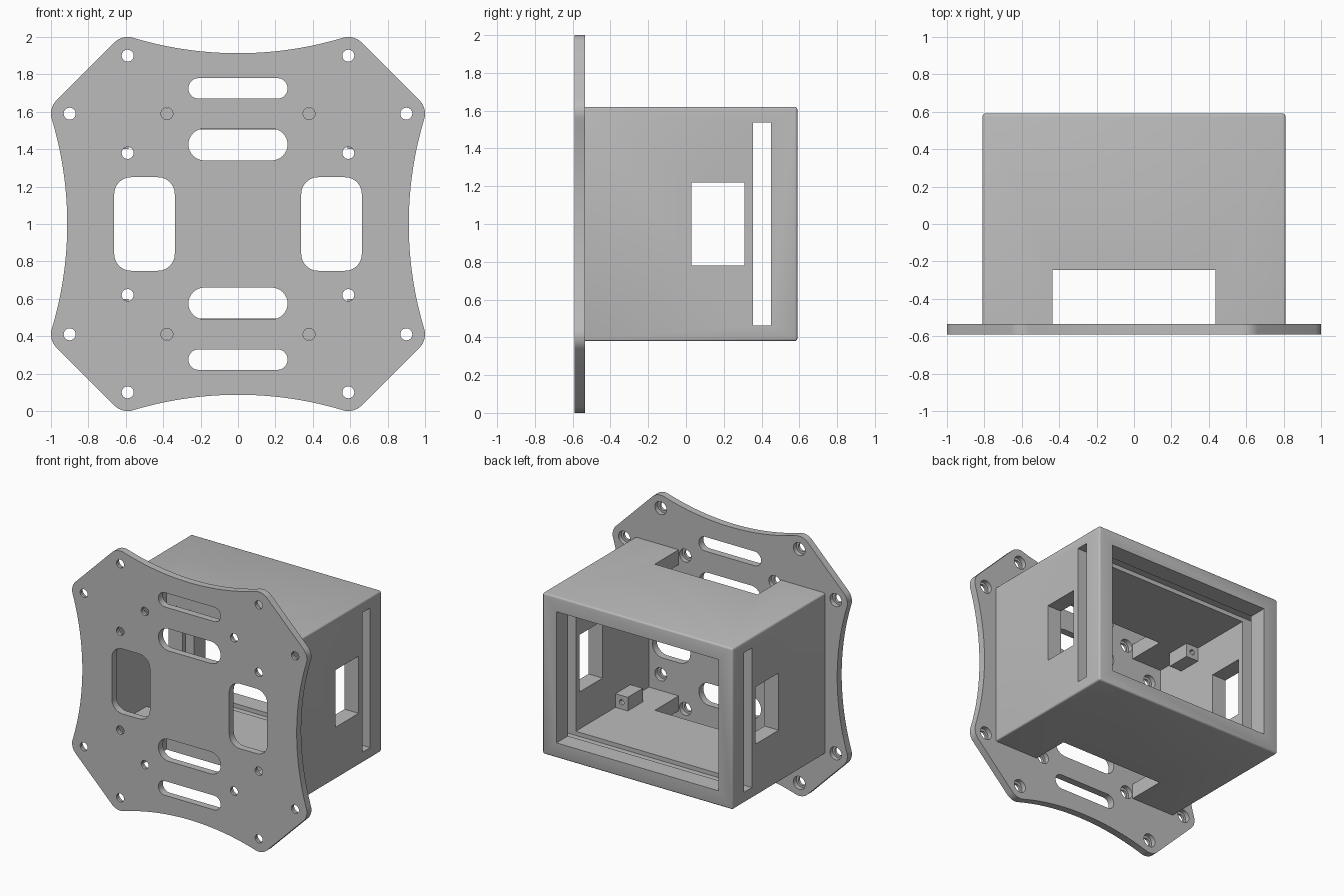
import bpy, bmesh
from math import sin, cos, pi, radians, atan2, degrees
from mathutils import Matrix, Vector

if "Cube" in bpy.data.objects:
    bpy.data.objects.remove(bpy.data.objects["Cube"])

grey = bpy.data.materials.new("plain grey")
grey.use_nodes = True
grey.diffuse_color = (0.5, 0.5, 0.5, 1)
grey.node_tree.nodes["Principled BSDF"].inputs["Base Color"].default_value = (0.5, 0.5, 0.5, 1)

FRONT, BACK = -0.59, 0.59      # overall depth
PLATE_BACK = -0.535
MID = 1.0                      # height of the centre


def finish(name, bm):
    bmesh.ops.recalc_face_normals(bm, faces=bm.faces)
    mesh = bpy.data.meshes.new(name)
    bm.to_mesh(mesh)
    bm.free()
    mesh.materials.append(grey)
    ob = bpy.data.objects.new(name, mesh)
    bpy.context.collection.objects.link(ob)
    return ob


def prism(name, outline, y0, y1):
    """Extrude an x-z outline from y0 to y1."""
    bm = bmesh.new()
    face = bm.faces.new([bm.verts.new((x, y0, z)) for x, z in outline])
    new = bmesh.ops.extrude_face_region(bm, geom=[face])["geom"]
    bmesh.ops.translate(bm, vec=(0, y1 - y0, 0),
                        verts=[g for g in new if isinstance(g, bmesh.types.BMVert)])
    return finish(name, bm)


def box(name, lo, hi, bevel=0.0):
    bm = bmesh.new()
    lo, hi = Vector(lo), Vector(hi)
    bmesh.ops.create_cube(bm, size=1, matrix=Matrix.Translation((lo + hi) / 2)
                          @ Matrix.Diagonal((*(hi - lo), 1)))
    if bevel:   # round every edge except those against the plate
        edges = [e for e in bm.edges if any(v.co.y > lo.y + 0.01 for v in e.verts)]
        bmesh.ops.bevel(bm, geom=edges, offset=bevel, segments=3, profile=0.5, affect='EDGES')
    return finish(name, bm)


def arc(cx, cz, r, a0, a1, n):
    angles = [radians(a0 + (a1 - a0) * i / n) for i in range(n + 1)]
    return [(cx + r * cos(a), cz + r * sin(a)) for a in angles]


def rounded(cx, cz, hw, hh, r):
    """Rounded rectangle outline; full-radius ends make a slot."""
    pts = []
    for k, (sx, sz) in enumerate([(1, 1), (-1, 1), (-1, -1), (1, -1)]):
        pts += arc(cx + sx * (hw - r), cz + sz * (hh - r), r, 90 * k, 90 * k + 90, 8)
    return [p for i, p in enumerate(pts)
            if (Vector(p) - Vector(pts[i - 1])).length > 1e-5]


def cut(ob, cutter):
    mod = ob.modifiers.new("cut", 'BOOLEAN')
    mod.object, mod.solver, mod.operation = cutter, 'EXACT', 'DIFFERENCE'
    bpy.context.view_layer.objects.active = ob
    bpy.ops.object.modifier_apply(modifier=mod.name)
    bpy.data.objects.remove(cutter)


def smooth(ob):
    bpy.ops.object.select_all(action='DESELECT')
    ob.select_set(True)
    bpy.context.view_layer.objects.active = ob
    bpy.ops.object.shade_smooth_by_angle(angle=radians(30))


# Mounting plate: four rounded corner pairs joined by concave sides
near, far, rc, waist = 0.59, 0.9, 0.1, 0.913
R = (near ** 2 + (waist - far) ** 2 - rc ** 2) / (2 * (rc - waist + far))
tilt = degrees(atan2(near, waist + R - far))
quarter = (arc(far, near, rc, -tilt, 45, 8) + arc(near, far, rc, 45, 90 + tilt, 8)
           + arc(0, waist + R, R, -90 + tilt, -90 - tilt, 28)[1:-1])
outline = []
for k in range(4):
    c, s = round(cos(k * pi / 2)), round(sin(k * pi / 2))
    outline += [(c * x - s * z, MID + s * x + c * z) for x, z in quarter]
plate = prism("mounting_plate", outline, FRONT, PLATE_BACK)

# Plate openings: cable slots and side windows
for s in (1, -1):
    cut(plate, prism("cutter", rounded(0, MID + s * 0.725, 0.265, 0.055, 0.0549), -1, 0))
    cut(plate, prism("cutter", rounded(0, MID + s * 0.425, 0.265, 0.085, 0.0849), -1, 0))
    cut(plate, prism("cutter", rounded(s * 0.5, MID, 0.162, 0.25, 0.09), -1, 0))

# Screw holes, counterbored from the rear, four around each corner
for sx in (1, -1):
    for sz in (1, -1):
        for x, z in ((0.59, 0.9), (0.9, 0.59), (0.59, 0.38), (0.38, 0.59)):
            hx, hz = sx * x, MID + sz * z
            cut(plate, prism("cutter", arc(hx, hz, 0.032, 0, 345, 23), -1, 0))
            cut(plate, prism("cutter", arc(hx, hz, 0.05, 0, 345, 23), -0.57, 0))
smooth(plate)

# Housing: open at the back
W, H, IW, IH = 0.81, 0.62, 0.69, 0.505
shell = box("housing", (-W, PLATE_BACK - 0.004, MID - H), (W, BACK, MID + H), 0.014)
cut(shell, box("cutter", (-IW, -1, MID - IH), (IW, 1, MID + IH)))
# Panel groove passing through both sides
cut(shell, box("cutter", (-1, 0.355, MID - 0.537), (1, 0.45, MID + 0.537)))
# Side windows
cut(shell, box("cutter", (-1, 0.03, MID - 0.22), (1, 0.31, MID + 0.22)))
# Notches above and below, next to the plate
cut(shell, box("cutter", (-0.437, -1, 0), (0.437, -0.245, 2)))
smooth(shell)

# Drilled screw blocks in the four inner corners
for sx, side in ((1, "left"), (-1, "right")):
    for sz, level in ((1, "upper"), (-1, "lower")):
        xs = sorted((sx * 0.585, sx * (IW + 0.005)))
        zs = sorted((MID + sz * 0.4, MID + sz * (IH + 0.005)))
        block = box(f"{level}_{side}_screw_block", (xs[0], -0.31, zs[0]), (xs[1], -0.127, zs[1]))
        cut(block, prism("cutter", arc(sx * 0.637, MID + sz * 0.452, 0.02, 0, 330, 11), -0.25, 0))
        smooth(block)
